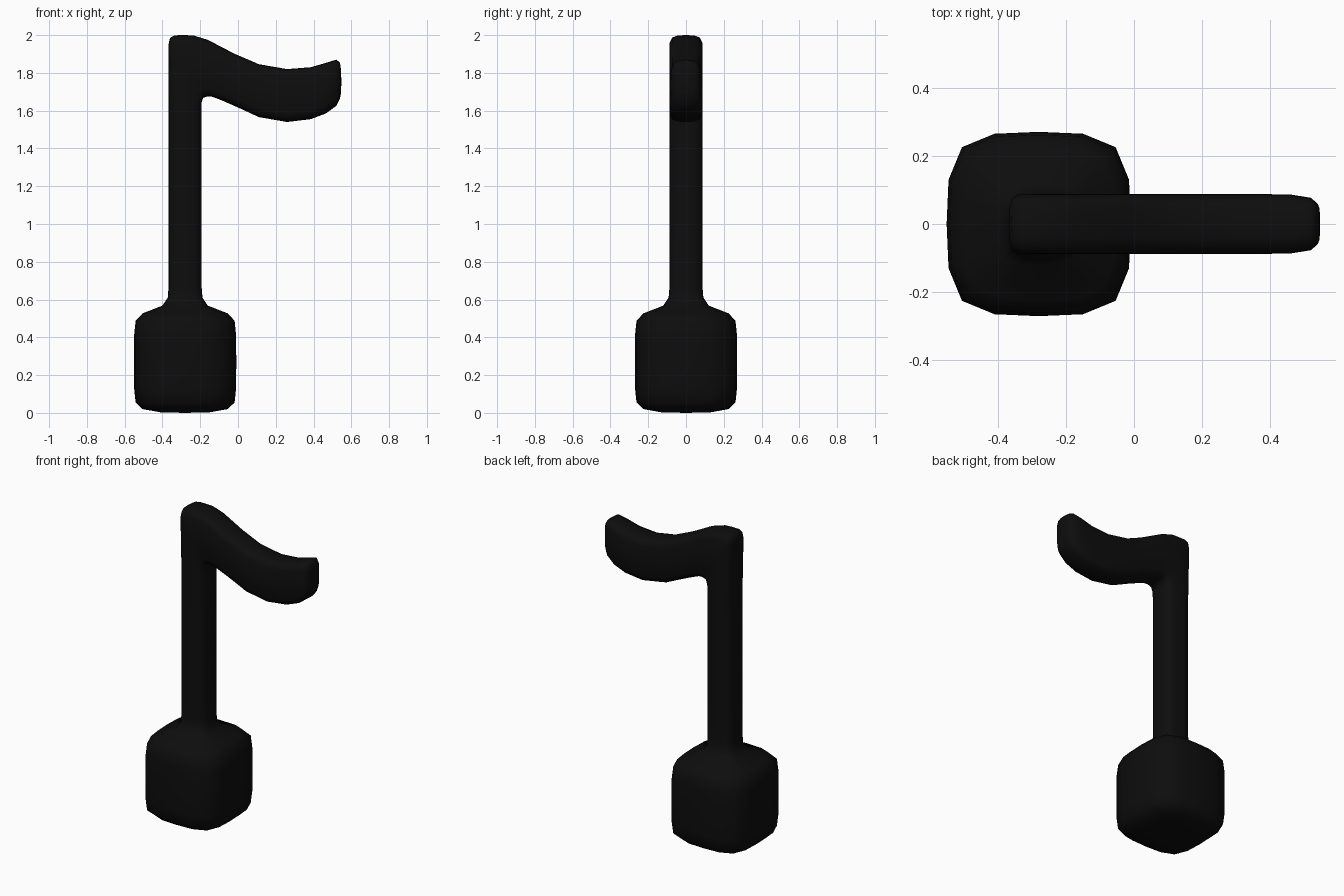
import bpy, bmesh
from mathutils import Vector

if "Cube" in bpy.data.objects:
    bpy.data.objects.remove(bpy.data.objects["Cube"])

black = bpy.data.materials.new("black")
black.diffuse_color = (0.004, 0.004, 0.004, 1)
black.use_nodes = True
black.node_tree.nodes["Principled BSDF"].inputs["Base Color"].default_value = black.diffuse_color

CX = -0.28


def round_ring(z, half, r):
    """Horizontal rounded-square ring on the stem axis."""
    return ((CX - half, z), (CX + half, z), half, r)


# Rings: outer xz point, inner xz point, half width in y, corner rounding
rings = []

# Note head: half size at each height
for z, half in [(0.003, 0.13), (0.02, 0.225), (0.055, 0.262), (0.13, 0.27),
                (0.27, 0.271), (0.41, 0.27), (0.488, 0.262), (0.527, 0.225),
                (0.568, 0.12), (0.61, 0.092)]:
    rings.append(round_ring(z, half, half * 0.52))

# Stem
for z in (0.66, 1.0, 1.3, 1.6):
    rings.append(round_ring(z, 0.088, 0.045))

# Corner turning into the flag, then the wavy flag
W = 0.088
for outer, inner in [((-0.368, 1.84), (-0.194, 1.64)),
                     ((-0.368, 1.95), (-0.185, 1.668)),
                     ((-0.36, 1.985), (-0.17, 1.673)),
                     ((-0.335, 1.999), (-0.155, 1.676)),
                     ((-0.28, 2.0), (-0.14, 1.675)),
                     ((-0.235, 1.998), (-0.115, 1.666)),
                     ((-0.16, 1.975), (-0.08, 1.652)),
                     ((-0.02, 1.902), (0.0, 1.617)),
                     ((0.11, 1.846), (0.11, 1.566)),
                     ((0.26, 1.82), (0.26, 1.54)),
                     ((0.385, 1.83), (0.385, 1.555))]:
    rings.append((outer, inner, W, 0.045))

# Rounded flag tip
rings += [((0.465, 1.853), (0.465, 1.585), 0.086, 0.045),
          ((0.52, 1.87), (0.52, 1.625), 0.077, 0.045),
          ((0.54, 1.855), (0.54, 1.665), 0.06, 0.035),
          ((0.546, 1.81), (0.546, 1.695), 0.045, 0.025)]


def section(u_half, v_half, r):
    """Sixteen normalised points of a rounded rectangle."""
    ku, kv = 1 - r / u_half, 1 - r / v_half
    cu, cv = 1 - 0.32 * r / u_half, 1 - 0.32 * r / v_half
    eu, ev = 1 - 0.04 * r / u_half, 1 - 0.04 * r / v_half
    q = [(1, 0), (eu, kv), (cu, cv), (ku, ev), (0, 1)]
    half = q + [(-u, v) for u, v in q[-2::-1]]
    return half + [(u, -v) for u, v in half[-2:0:-1]]


bm = bmesh.new()
loops = []
for outer, inner, w, r in rings:
    a, b = Vector((outer[0], 0, outer[1])), Vector((inner[0], 0, inner[1]))
    mid, u_axis = (a + b) / 2, (a - b) / 2
    loops.append([bm.verts.new(mid + u_axis * u + Vector((0, w * v, 0)))
                  for u, v in section(u_axis.length, w, r)])

# Skin between neighbouring rings and close both ends
for low, high in zip(loops, loops[1:]):
    for i in range(16):
        j = (i + 1) % 16
        bm.faces.new((low[i], low[j], high[j], high[i]))
for loop, z, x in ((loops[0], 0.0, CX), (loops[-1], None, 0.547)):
    c = sum((v.co for v in loop), Vector()) / 16
    c = Vector((x, 0, c.z if z is None else z))
    centre = bm.verts.new(c)
    for i in range(16):
        bm.faces.new((loop[i], loop[(i + 1) % 16], centre))
bmesh.ops.recalc_face_normals(bm, faces=bm.faces)
for f in bm.faces:
    f.smooth = True

mesh = bpy.data.meshes.new("music_note")
bm.to_mesh(mesh)
bm.free()
mesh.materials.append(black)
note = bpy.data.objects.new("music_note", mesh)
bpy.context.collection.objects.link(note)
